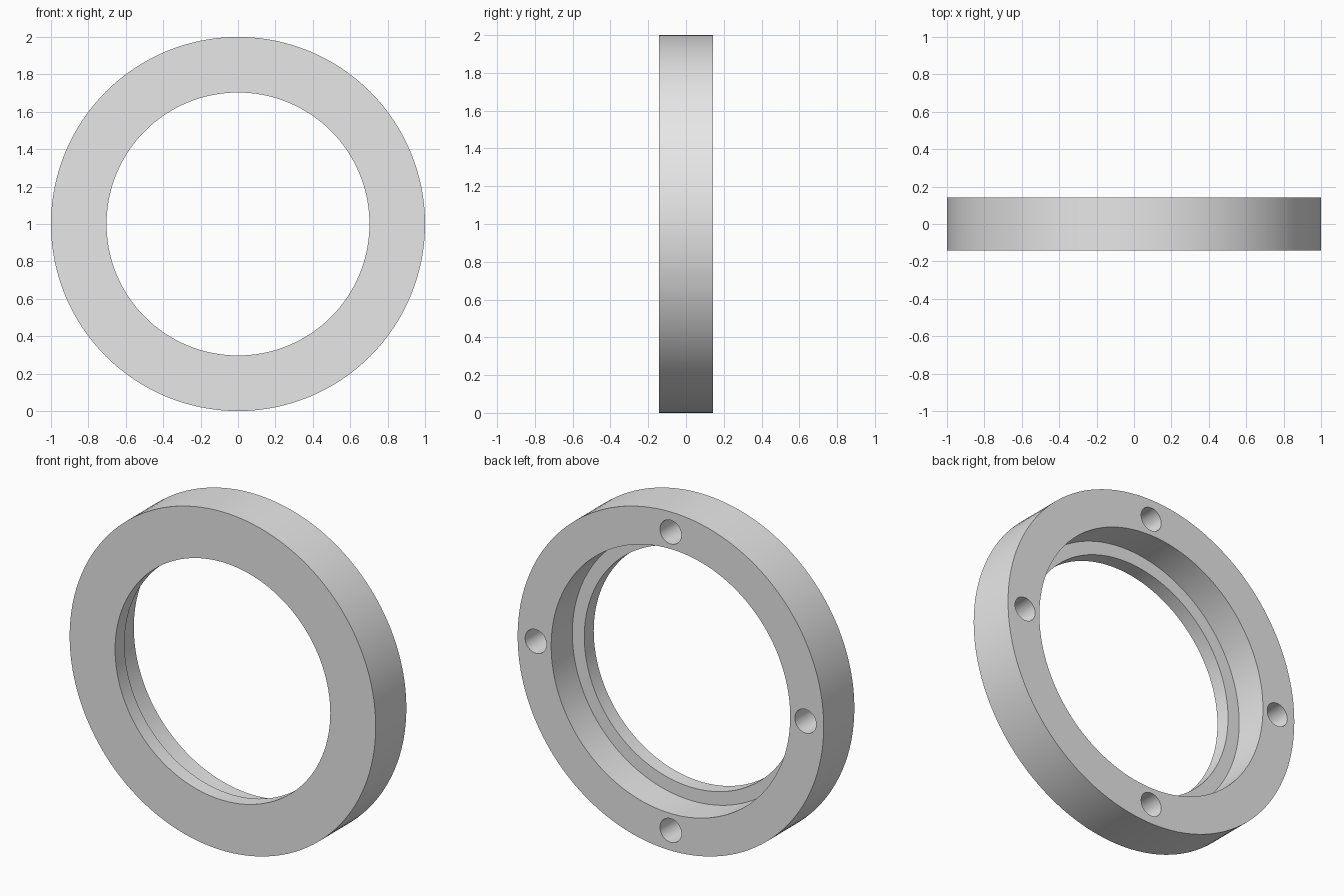
import bpy, bmesh, math
from mathutils import Matrix, Vector

default = bpy.data.objects.get("Cube")
if default:
    bpy.data.objects.remove(default, do_unlink=True)

HALF = 0.143          # half thickness
OUTER = 1.0
LIP = 0.703           # opening at the front
RECESS = 0.781        # wider bore from the back
STEP_Y = -HALF + 0.088
HOLE_R, HOLE_CIRCLE, HOLE_DEPTH = 0.07, 0.881, 0.2
CENTRE = Vector((0, 0, 1))

grey = bpy.data.materials.new("light_grey")
grey.use_nodes = True
grey.diffuse_color = (0.8, 0.8, 0.8, 1)
grey.node_tree.nodes["Principled BSDF"].inputs["Base Color"].default_value = (0.8, 0.8, 0.8, 1)


def make_object(name, bm):
    bmesh.ops.recalc_face_normals(bm, faces=bm.faces[:])
    mesh = bpy.data.meshes.new(name)
    bm.to_mesh(mesh)
    bm.free()
    mesh.materials.append(grey)
    obj = bpy.data.objects.new(name, mesh)
    bpy.context.collection.objects.link(obj)
    return obj


# Ring body: stepped section turned about the y axis
bm = bmesh.new()
section = [(LIP, -HALF), (OUTER, -HALF), (OUTER, HALF),
           (RECESS, HALF), (RECESS, STEP_Y), (LIP, STEP_Y)]
verts = [bm.verts.new((r, y, 1)) for r, y in section]
edges = [bm.edges.new((verts[i - 1], verts[i])) for i in range(len(verts))]
bmesh.ops.spin(bm, geom=verts + edges, cent=CENTRE, axis=(0, 1, 0),
               angle=math.tau, steps=128, use_merge=True)
bmesh.ops.remove_doubles(bm, verts=bm.verts[:], dist=1e-5)
ring = make_object("flange_ring", bm)

# Four blind bolt holes cut into the back face
bm = bmesh.new()
length = HOLE_DEPTH + 0.1
for i in range(4):
    a = i * math.pi / 2
    pos = CENTRE + Vector((HOLE_CIRCLE * math.cos(a), HALF - HOLE_DEPTH + length / 2,
                           HOLE_CIRCLE * math.sin(a)))
    bmesh.ops.create_cone(bm, cap_ends=True, segments=40, radius1=HOLE_R, radius2=HOLE_R,
                          depth=length,
                          matrix=Matrix.Translation(pos) @ Matrix.Rotation(math.pi / 2, 4, 'X'))
cutter = make_object("bolt_hole_cutter", bm)
cutter.hide_render = True

cut = ring.modifiers.new("bolt_holes", 'BOOLEAN')
cut.operation = 'DIFFERENCE'
cut.solver = 'EXACT'
cut.object = cutter

for obj in bpy.context.selected_objects:
    obj.select_set(False)
ring.select_set(True)
bpy.context.view_layer.objects.active = ring
bpy.ops.object.modifier_apply(modifier=cut.name)
bpy.data.objects.remove(cutter, do_unlink=True)
bpy.ops.object.shade_smooth_by_angle(angle=math.radians(30))
